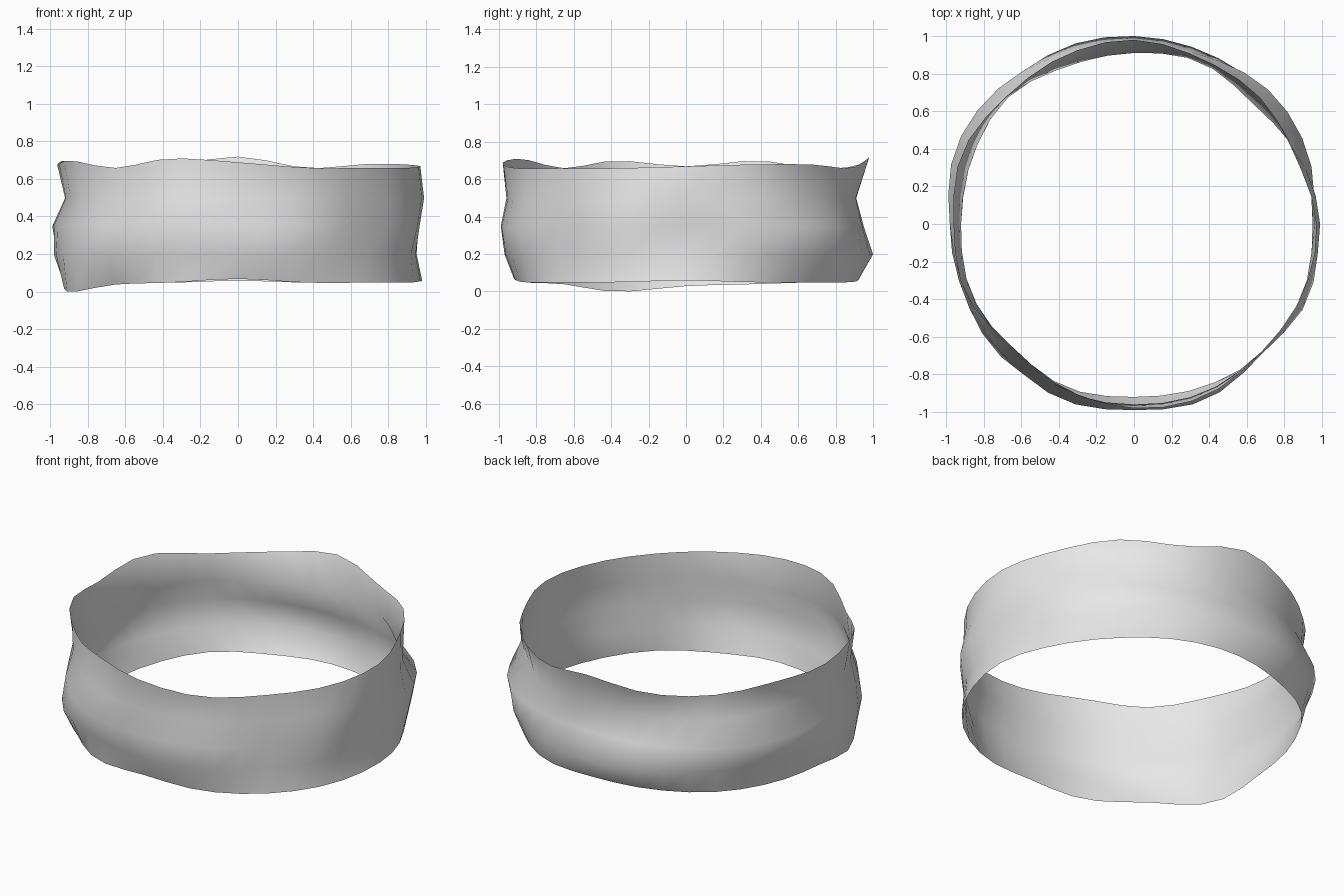
import bpy
import bmesh
import math

default_cube = bpy.data.objects.get("Cube")
if default_cube:
    bpy.data.objects.remove(default_cube, do_unlink=True)

SEGMENTS = 40

# Radius of each ring, in hundredths, at equal steps counter-clockwise from +x
ring_radii = {
    "bottom": [98, 95, 93, 94, 92, 92, 95, 93, 92, 96, 92, 94, 92, 94, 97, 98],
    "lower": [95, 97, 99, 99, 100, 101, 99, 97, 98, 98, 100, 96, 97, 98, 96, 97],
    "middle": [96, 100, 101, 97, 95, 98, 102, 103, 98, 97, 98, 101, 99, 101, 97, 101],
    "upper": [99, 95, 90, 93, 91, 91, 95, 93, 92, 94, 93, 96, 96, 97, 96, 98],
    "top": [97, 93, 95, 95, 98, 97, 96, 99, 96, 97, 92, 95, 98, 99, 96, 97],
}

# Height of each ring, in hundredths; the two rims undulate
ring_heights = {
    "bottom": [6, 5, 5, 5, 6, 5, 5, 4, 3, 0, 4, 5, 7, 5, 5, 5],
    "lower": [20],
    "middle": [35],
    "upper": [50],
    "top": [67, 68, 68, 66, 72, 67, 66, 70, 67, 70, 66, 71, 69, 66, 66, 66],
}


def cyclic_value(samples, turn):
    """Smooth closed interpolation of the samples, as a fraction of one turn."""
    count = len(samples)
    position = turn * count
    index = math.floor(position)
    t = position - index
    before, start, end, after = (samples[(index + k) % count] for k in range(-1, 3))
    slope_start = (end - before) / 2
    slope_end = (after - start) / 2
    rise = end - start
    cubic = slope_start + slope_end - 2 * rise
    square = 3 * rise - 2 * slope_start - slope_end
    return (start + t * (slope_start + t * (square + t * cubic))) / 100


def make_material(name, colour):
    material = bpy.data.materials.new(name)
    material.use_nodes = True
    material.diffuse_color = colour
    shader = next(n for n in material.node_tree.nodes if n.type == "BSDF_PRINCIPLED")
    shader.inputs["Base Color"].default_value = colour
    return material


# Open, single-walled wavy band
bm = bmesh.new()
rings = []
for name, radii in ring_radii.items():
    ring = []
    for step in range(SEGMENTS):
        turn = step / SEGMENTS
        angle = math.tau * turn
        radius = cyclic_value(radii, turn)
        height = cyclic_value(ring_heights[name], turn)
        ring.append(bm.verts.new((radius * math.cos(angle), radius * math.sin(angle), height)))
    rings.append(ring)

for below, above in zip(rings, rings[1:]):
    for i in range(SEGMENTS):
        j = (i + 1) % SEGMENTS
        face = bm.faces.new((below[i], below[j], above[j], above[i]))
        face.smooth = True

# Rest the lowest point of the rim on the ground
lowest = min(vert.co.z for vert in bm.verts)
bmesh.ops.translate(bm, verts=bm.verts, vec=(0, 0, -lowest))

mesh = bpy.data.meshes.new("wavy_band")
bm.to_mesh(mesh)
bm.free()
mesh.materials.append(make_material("light grey", (0.8, 0.8, 0.8, 1)))
band = bpy.data.objects.new("wavy_band", mesh)
bpy.context.collection.objects.link(band)
